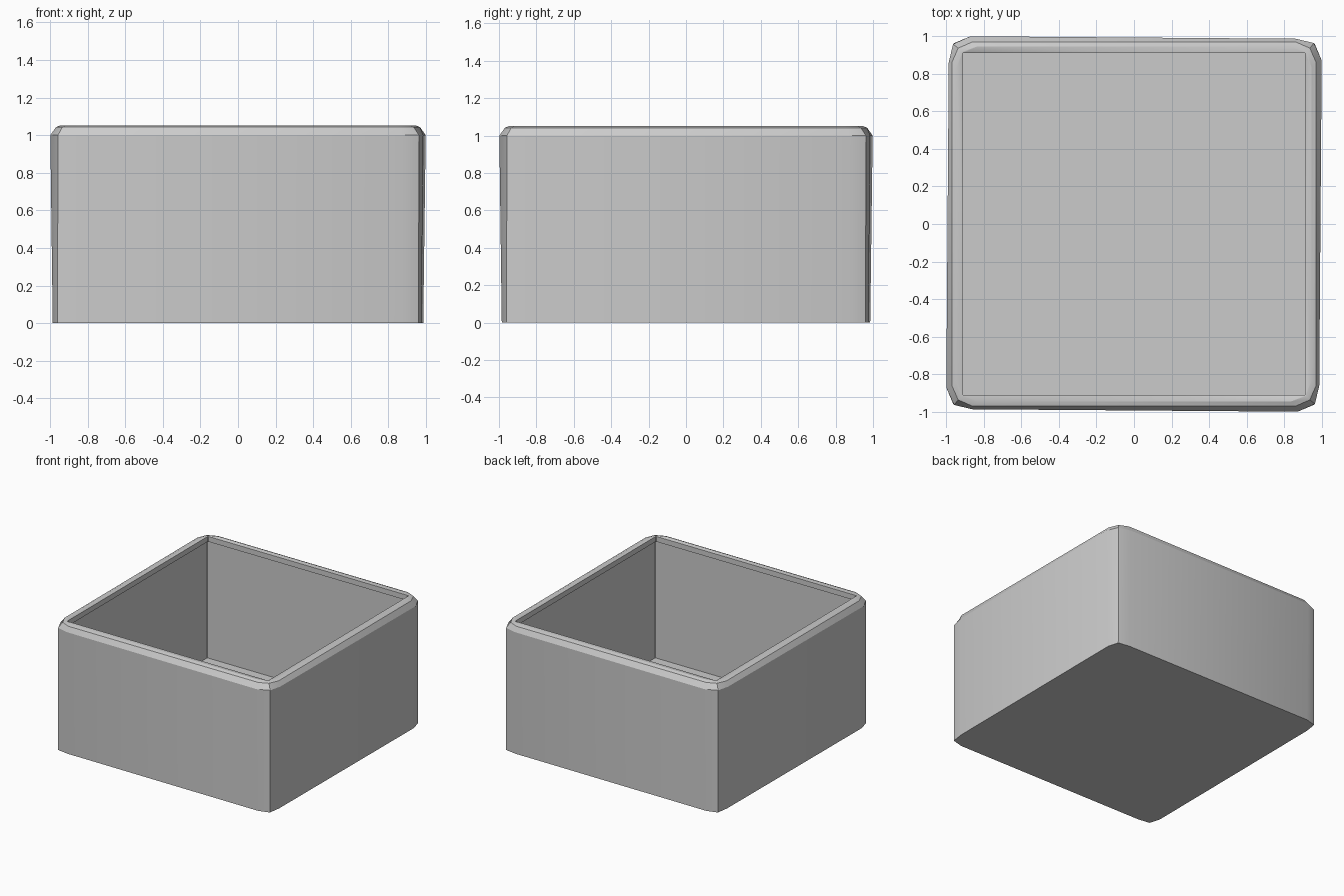
import bpy, bmesh

if "Cube" in bpy.data.objects:
    bpy.data.objects.remove(bpy.data.objects["Cube"])


def ring(bm, quarter, z):
    """Repeat one side's points by quarter turns to make a closed ring."""
    pts = list(quarter)
    verts = []
    for _ in range(4):
        verts += [bm.verts.new((x, y, z)) for x, y in pts]
        pts = [(y, -x) for x, y in pts]
    return verts


def bridge(bm, a, b):
    n = len(a)
    for i in range(n):
        j = (i + 1) % n
        bm.faces.new((a[i], a[j], b[j], b[i]))


def loft(name, sections):
    bm = bmesh.new()
    rings = [ring(bm, q, z) for q, z in sections]
    for a, b in zip(rings, rings[1:]):
        bridge(bm, a, b)
    bm.faces.new(rings[0])
    bm.faces.new(rings[-1])
    bmesh.ops.recalc_face_normals(bm, faces=bm.faces)
    mesh = bpy.data.meshes.new(name)
    bm.to_mesh(mesh)
    bm.free()
    obj = bpy.data.objects.new(name, mesh)
    bpy.context.collection.objects.link(obj)
    bpy.context.view_layer.objects.active = obj
    obj.select_set(True)
    bpy.ops.object.shade_smooth_by_angle(angle=0.5)
    obj.select_set(False)
    return obj


# Slightly twisted outer sides with clipped corners
base = [(-0.87, 0.985), (0.86, 0.975), (0.96, 0.96)]
shoulder = [(-0.87, 0.998), (0.86, 0.985), (0.957, 0.962)]
rim_outer = [(-0.86, 0.968), (0.86, 0.968), (0.935, 0.935)]


def square(r):
    return [(-r + 0.004, r), (0.0, r), (r - 0.004, r)]


# Hollow box: outside wall, bevelled rim, inner lip, recessed inside wall, floor
loft("open_box", [
    (base, 0.0),
    (shoulder, 1.0),
    (rim_outer, 1.042),
    ([(-0.83, 0.945), (0.83, 0.945), (0.915, 0.915)], 1.052),
    (square(0.91), 1.048),
    (square(0.91), 1.005),
    (square(0.93), 1.0),
    (square(0.93), 0.04),
])
